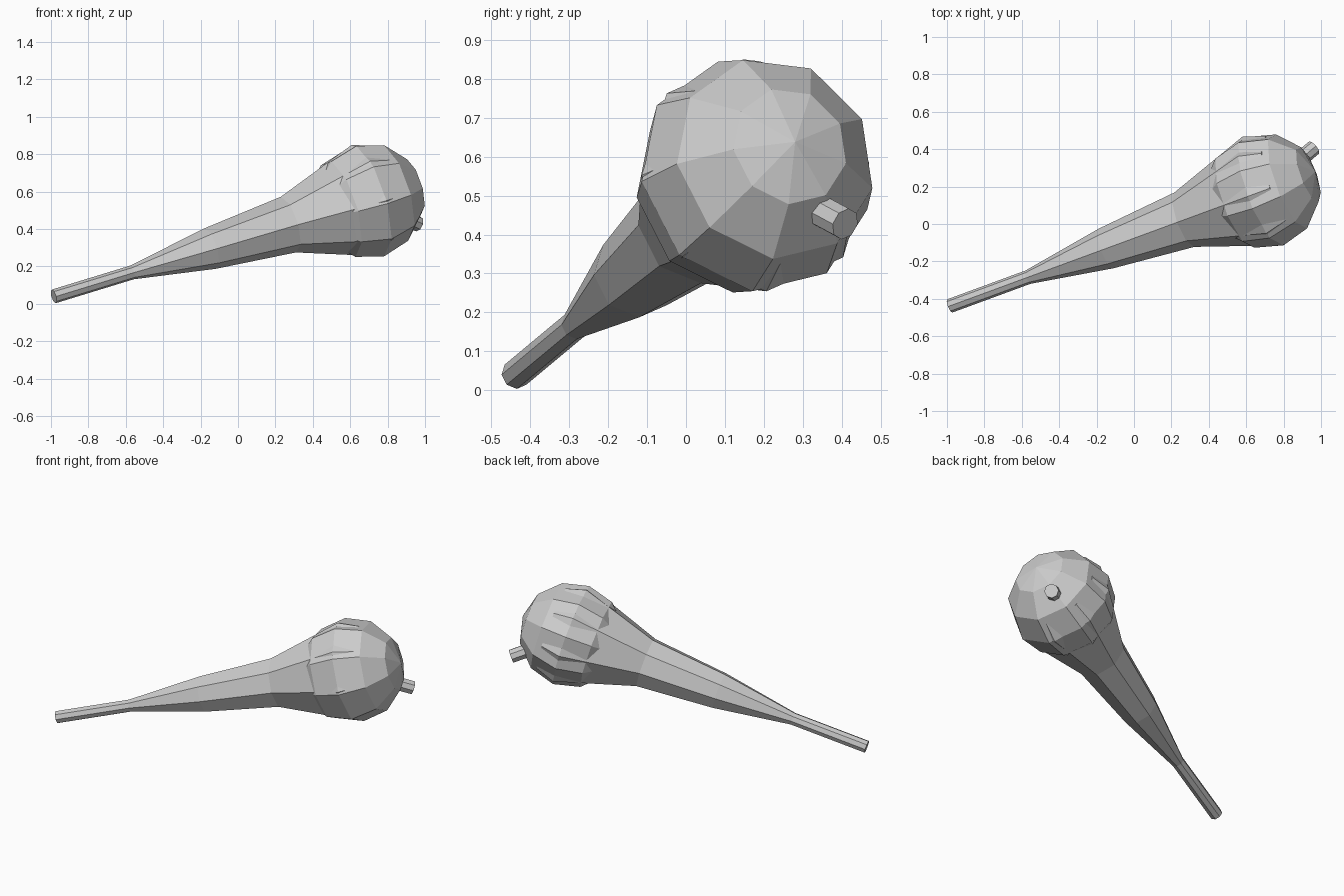
import bpy, bmesh, math
from mathutils import Vector

if "Cube" in bpy.data.objects:
    bpy.data.objects.remove(bpy.data.objects["Cube"])

CENTRE = Vector((0.688, 0.177, 0.552))
TIP = Vector((-0.985, -0.438, 0.04))
AXIS = (CENTRE - TIP).normalized()


def frame(axis):
    down = (axis * axis.z - Vector((0, 0, 1))).normalized()
    return down, axis.cross(down)


def lathe(name, origin, axis, profile, sides, phase=0.0):
    """Flat-sided revolved solid; profile is (distance along axis, radius)."""
    down, side = frame(axis)
    bm = bmesh.new()
    rings = []
    for s, r in profile:
        if r == 0:
            rings.append([bm.verts.new(origin + axis * s)])
            continue
        angles = [phase + 2 * math.pi * i / sides for i in range(sides)]
        rings.append([bm.verts.new(origin + axis * s
                      + (down * math.cos(a) + side * math.sin(a)) * r) for a in angles])
    for a, b in zip(rings, rings[1:]):
        for i in range(sides):
            j = (i + 1) % sides
            quad = [a[i % len(a)], a[j % len(a)], b[j % len(b)], b[i % len(b)]]
            bm.faces.new(list(dict.fromkeys(quad)))
    for ring in (rings[0], rings[-1]):
        if len(ring) > 1:
            bm.faces.new(ring)
    bmesh.ops.recalc_face_normals(bm, faces=bm.faces)
    mesh = bpy.data.meshes.new(name)
    bm.to_mesh(mesh)
    bm.free()
    obj = bpy.data.objects.new(name, mesh)
    bpy.context.collection.objects.link(obj)
    return obj


# Flared handle running into the middle of the head
length = (CENTRE - TIP).length
step = length / 4
lathe("handle", TIP, AXIS,
      [(0, 0.038), (step, 0.038), (2 * step, 0.113), (3 * step, 0.155),
       (length, 0.31), (length + 0.12, 0.27)], 8)

# Low-poly ball head, poles on the handle axis
R = 0.312
ball = [(-R * math.cos(math.pi * i / 6), R * math.sin(math.pi * i / 6) if 0 < i < 6 else 0)
        for i in range(7)]
lathe("ball_head", CENTRE, AXIS, ball, 9, math.radians(-7))

# Small peg sticking out of the head
peg = Vector((0.275, 0.232, -0.125))
lathe("peg", CENTRE, peg.normalized(), [(0.2, 0.042), (peg.length, 0.042)], 8)
